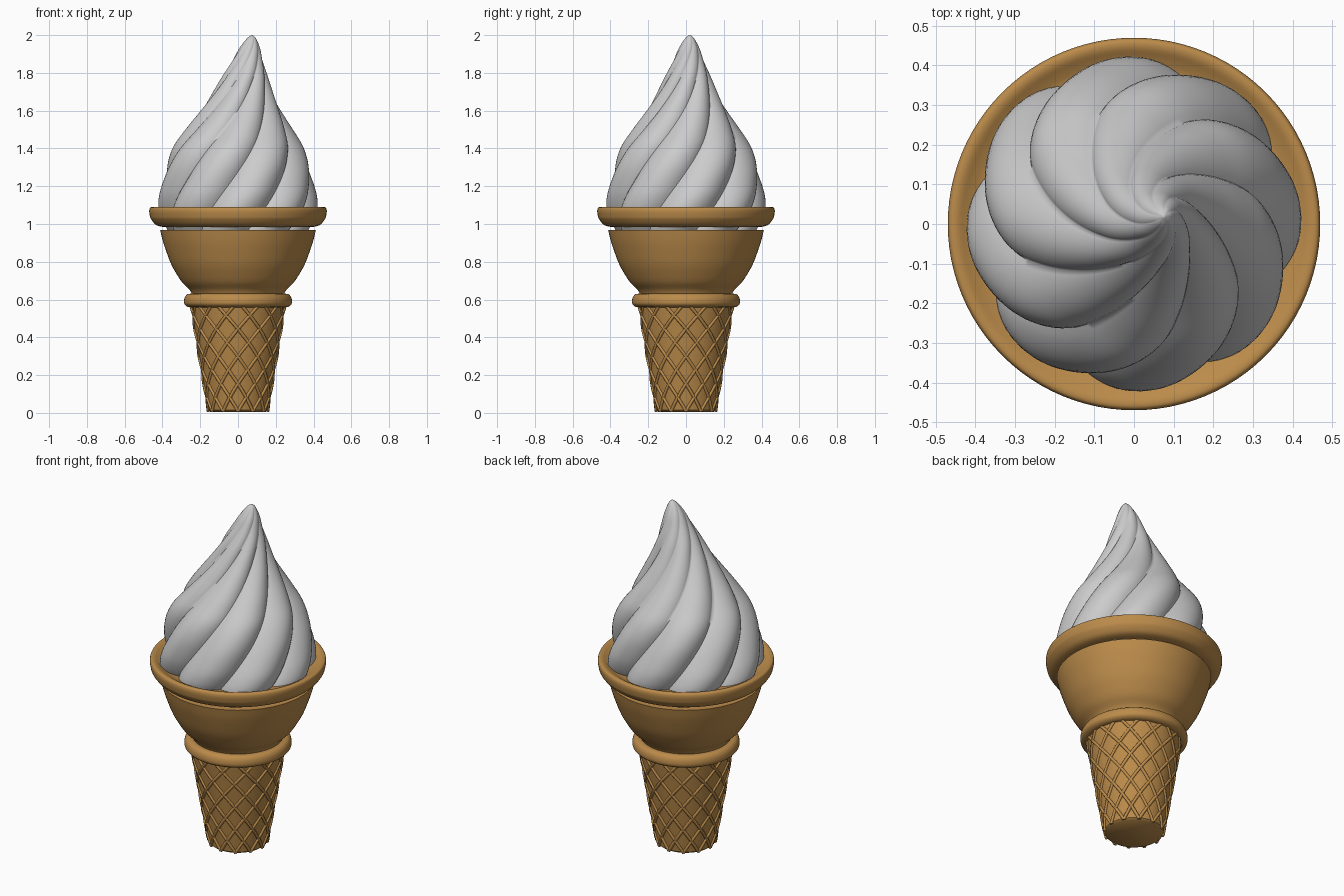
import bpy, bmesh
from math import sin, cos, pi, radians

if "Cube" in bpy.data.objects:
    bpy.data.objects.remove(bpy.data.objects["Cube"])

wafer = bpy.data.materials.new("wafer")
wafer.diffuse_color = (0.5, 0.26, 0.07, 1)
wafer.use_nodes = True
wafer.node_tree.nodes["Principled BSDF"].inputs["Base Color"].default_value = wafer.diffuse_color


def finish(name, bm, mat=None, angle=40):
    bmesh.ops.recalc_face_normals(bm, faces=bm.faces)
    me = bpy.data.meshes.new(name)
    bm.to_mesh(me)
    bm.free()
    ob = bpy.data.objects.new(name, me)
    bpy.context.collection.objects.link(ob)
    if mat:
        me.materials.append(mat)
    bpy.ops.object.select_all(action='DESELECT')
    ob.select_set(True)
    bpy.context.view_layer.objects.active = ob
    bpy.ops.object.shade_smooth_by_angle(angle=radians(angle))
    return ob


def skin(rings, closed=False):
    """Join rings of points; cap the ends, or close into a torus-like ring."""
    bm = bmesh.new()
    vs = [[bm.verts.new(p) for p in ring] for ring in rings]
    n = len(vs[0])
    pairs = list(zip(vs, vs[1:])) + ([(vs[-1], vs[0])] if closed else [])
    for a, b in pairs:
        for i in range(n):
            j = (i + 1) % n
            bm.faces.new((a[i], a[j], b[j], b[i]))
    if not closed:
        bm.faces.new(vs[0])
        bm.faces.new(vs[-1])
    return bm


def spline(pts, per=6):
    """Smooth Catmull-Rom curve through 2D points."""
    out = []
    p = [pts[0]] + pts + [pts[-1]]
    for k in range(1, len(p) - 2):
        for s in range(per):
            t = s / per
            out.append(tuple(
                0.5 * (2 * b + (c - a) * t + (2 * a - 5 * b + 4 * c - d) * t * t
                       + (3 * b - a - 3 * c + d) * t ** 3)
                for a, b, c, d in zip(p[k - 1], p[k], p[k + 1], p[k + 2])))
    return out + [pts[-1]]


def lathe(name, profile, closed=False, seg=96):
    rings = [[(r * cos(2 * pi * i / seg), r * sin(2 * pi * i / seg), z)
              for i in range(seg)] for r, z in profile]
    return finish(name, skin(rings, closed), wafer)


# Tapered cone base
H, R0, R1 = 0.57, 0.157, 0.25
lathe("cone_base", [(R0 - 0.012, 0.004), (R0, 0.014), (R1, H)])

# Raised diamond lattice on the cone
cu = bpy.data.curves.new("waffle_lattice", 'CURVE')
cu.dimensions = '3D'
cu.bevel_depth = 0.009
cu.bevel_resolution = 1
cu.use_fill_caps = True
for d in (1, -1):
    for k in range(12):
        sp = cu.splines.new('POLY')
        sp.points.add(24)
        for i, pt in enumerate(sp.points):
            t = i / 24
            a = 2 * pi * k / 12 + d * t * radians(116)
            r = R0 + (R1 - R0) * t
            pt.co = (r * cos(a), r * sin(a), 0.009 + t * (H - 0.009), 1)
cu.materials.append(wafer)
bpy.context.collection.objects.link(bpy.data.objects.new("waffle_lattice", cu))

# Rounded collar between cone and bowl
lathe("collar", spline([(0.22, 0.56), (0.26, 0.56), (0.281, 0.572), (0.286, 0.59),
                        (0.28, 0.615), (0.262, 0.63), (0.22, 0.63)], 4))

# Flared bowl
lathe("bowl", spline([(0.235, 0.61), (0.255, 0.65), (0.295, 0.69), (0.328, 0.74),
                      (0.355, 0.79), (0.378, 0.85), (0.398, 0.91), (0.412, 0.967)], 4))

# Overhanging rim
lathe("rim", spline([(0.355, 0.985), (0.40, 0.985), (0.435, 0.996), (0.46, 1.025),
                     (0.467, 1.045), (0.47, 1.07), (0.464, 1.087), (0.445, 1.088),
                     (0.42, 1.075), (0.395, 1.065), (0.355, 1.06)], 4), closed=True)

# Soft-serve swirl: eight twisted lobes leaning toward the tip
outer = spline([(0.37, 0.95), (0.415, 1.05), (0.422, 1.13), (0.408, 1.22), (0.383, 1.32),
                (0.345, 1.41), (0.285, 1.50), (0.218, 1.60), (0.16, 1.70), (0.112, 1.80),
                (0.08, 1.87), (0.055, 1.93), (0.026, 1.98), (0.004, 2.0)])
LOBES, PER = 8, 16
rings = []
for R, z in outer:
    u = max(0, (z - 1.35) / 0.65)
    cx, cy = 0.075 * u ** 1.7, 0.02 * u ** 1.7
    twist = radians(27 + 115 * (z - 1.12) + 45 * u ** 3)
    depth = 0.13 if z < 1.75 else 0.13 - 0.08 * (z - 1.75) / 0.25
    ring = []
    for i in range(LOBES * PER):
        a = 2 * pi * i / (LOBES * PER)
        lobe = abs(sin(LOBES * a / 2)) ** 0.85
        r = R * (1 - depth * (1 - lobe))
        ring.append((cx + r * cos(a + twist), cy + r * sin(a + twist), z))
    rings.append(ring)
finish("ice_cream_swirl", skin(rings), None, 70)
